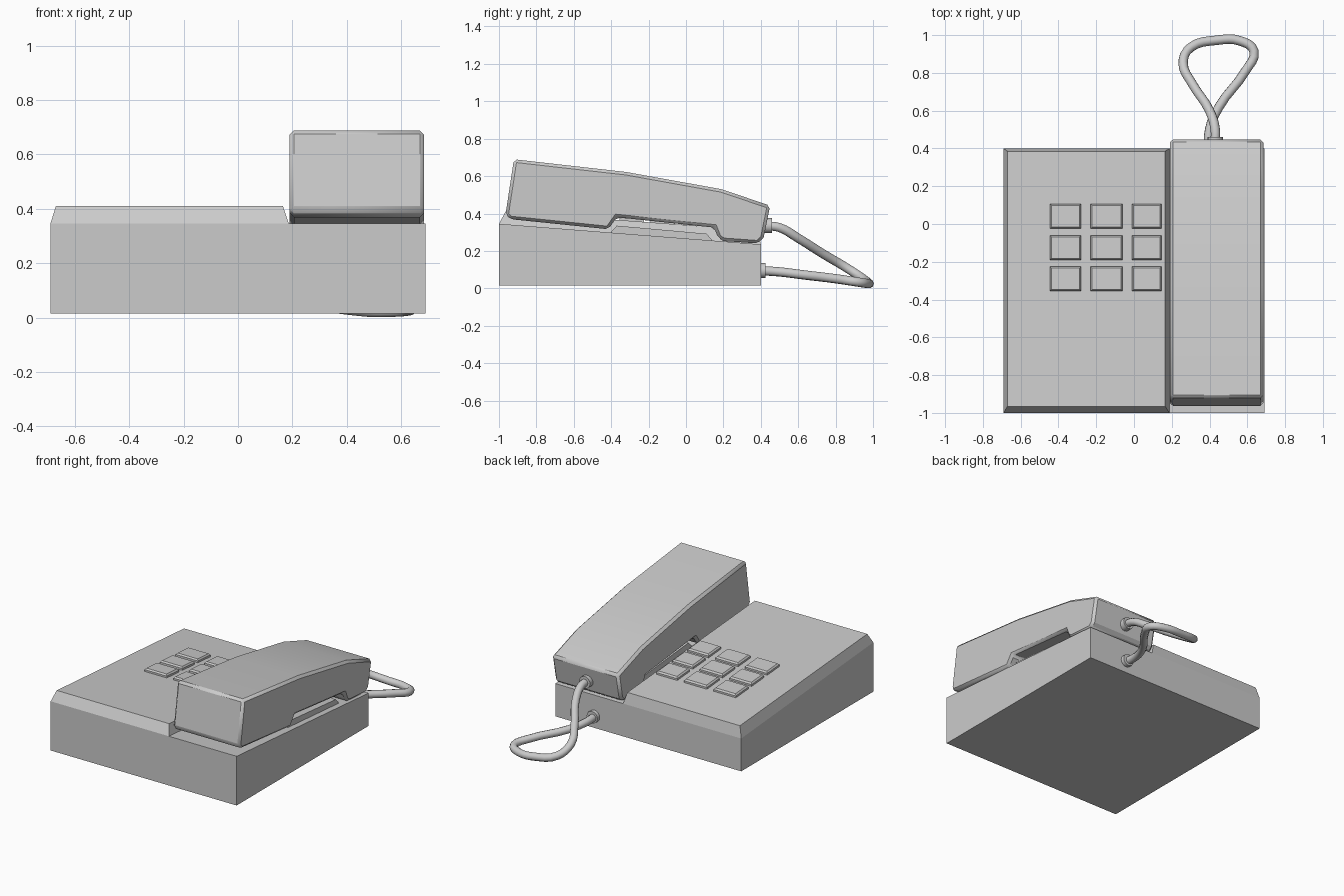
import bpy, bmesh, math
from mathutils import Vector

if "Cube" in bpy.data.objects:
    bpy.data.objects.remove(bpy.data.objects["Cube"])


def make(name, verts, faces, bevel=0, smooth=False):
    me = bpy.data.meshes.new(name)
    me.from_pydata(verts, [], faces)
    bm = bmesh.new()
    bm.from_mesh(me)
    bmesh.ops.recalc_face_normals(bm, faces=bm.faces)
    bm.to_mesh(me)
    bm.free()
    ob = bpy.data.objects.new(name, me)
    bpy.context.collection.objects.link(ob)
    if bevel:
        m = ob.modifiers.new("bevel", 'BEVEL')
        m.width = bevel
        m.segments = 1
        m.limit_method = 'ANGLE'
        m.angle_limit = math.radians(35)
    if smooth:
        bpy.ops.object.select_all(action='DESELECT')
        bpy.context.view_layer.objects.active = ob
        ob.select_set(True)
        bpy.ops.object.shade_smooth_by_angle(angle=math.radians(25))
    return ob


def extrude_x(name, profile, x0, x1, **kw):
    n = len(profile)
    verts = [(x, y, z) for x in (x0, x1) for y, z in profile]
    faces = [list(range(n)), list(range(n, 2 * n))]
    faces += [[i, (i + 1) % n, n + (i + 1) % n, n + i] for i in range(n)]
    return make(name, verts, faces, **kw)


def shelf_z(y):
    return 0.345 - (y + 1) * 0.11 / 1.4


def top_z(y):
    return 0.41 - (y + 0.965) * 0.1 / 1.35


# Base: wedge with a low shelf on the right and a chamfered raised deck
verts = []
for y, yt in ((-1, -0.965), (0.4, 0.385)):
    s, t = shelf_z(y), top_z(yt)
    verts += [(-0.69, y, 0.015), (0.69, y, 0.015), (0.69, y, s), (0.187, y, s),
              (-0.69, y, s), (0.165, yt, t), (-0.67, yt, t)]
ring = [0, 1, 2, 3, 5, 6, 4]
faces = [[0, 1, 2, 3, 4], [3, 5, 6, 4], [7, 8, 9, 10, 11], [10, 12, 13, 11]]
faces += [[a, b, b + 7, a + 7] for a, b in zip(ring, ring[1:] + ring[:1])]
make("phone_base", verts, faces)

# Cradle ridge under the handset grip
extrude_x("cradle", [(-0.40, 0.27), (-0.40, 0.302), (-0.37, 0.335), (0.11, 0.292),
                     (0.14, 0.257), (0.14, 0.23)], 0.24, 0.65)

# Keypad: tapered keys lying on the sloping deck
cols = [(-0.445, -0.28), (-0.23, -0.06), (-0.01, 0.145)]
rows = [(-0.025, 0.107), (-0.19, -0.06), (-0.355, -0.225)]
for r, (y0, y1) in enumerate(rows):
    for c, (x0, x1) in enumerate(cols):
        v = []
        for inset, h in ((0, -0.01), (0, 0.012), (0.008, 0.022)):
            for x, y in ((x0 + inset, y0 + inset), (x1 - inset, y0 + inset),
                         (x1 - inset, y1 - inset), (x0 + inset, y1 - inset)):
                v.append((x, y, top_z(y) + h))
        f = [[0, 1, 2, 3], [8, 9, 10, 11]]
        f += [[k + i, k + (i + 1) % 4, k + 4 + (i + 1) % 4, k + 4 + i]
              for k in (0, 4) for i in range(4)]
        make(f"key_{r}_{c}", v, f)

# Handset: side profile with a recessed grip
extrude_x("handset", [(-0.92, 0.69), (-0.32, 0.622), (0.19, 0.53), (0.45, 0.442),
                      (0.415, 0.27), (0.385, 0.24), (0.20, 0.253), (0.172, 0.27),
                      (0.15, 0.325), (-0.37, 0.38), (-0.415, 0.316),
                      (-0.94, 0.37), (-0.965, 0.395)],
          0.19, 0.685, bevel=0.016, smooth=True)

# Cord collars
for name, y, x, z in (("handset_collar", 0.44, 0.43, 0.335), ("base_collar", 0.405, 0.40, 0.095)):
    bpy.ops.mesh.primitive_cylinder_add(vertices=16, radius=0.04, depth=0.04,
                                        location=(x, y, z), rotation=(math.pi / 2, 0, 0))
    bpy.context.object.name = name
    bpy.ops.object.shade_smooth_by_angle()

# Cord: loop from handset to base
pts = [(0.43, 0.43, 0.335), (0.43, 0.50, 0.325), (0.40, 0.60, 0.268), (0.31, 0.74, 0.18),
       (0.26, 0.85, 0.115), (0.30, 0.935, 0.06), (0.44, 0.973, 0.03), (0.56, 0.97, 0.026),
       (0.635, 0.915, 0.034), (0.59, 0.81, 0.05), (0.45, 0.62, 0.073),
       (0.40, 0.50, 0.088), (0.395, 0.39, 0.095)]
cu = bpy.data.curves.new("cord", 'CURVE')
cu.dimensions = '3D'
cu.bevel_depth = 0.025
cu.bevel_resolution = 3
cu.resolution_u = 4
cu.use_fill_caps = True
sp = cu.splines.new('BEZIER')
sp.bezier_points.add(len(pts) - 1)
for bp, p in zip(sp.bezier_points, pts):
    bp.co = Vector(p)
    bp.handle_left_type = bp.handle_right_type = 'AUTO'
sp.use_smooth = True
cord = bpy.data.objects.new("cord", cu)
bpy.context.collection.objects.link(cord)
